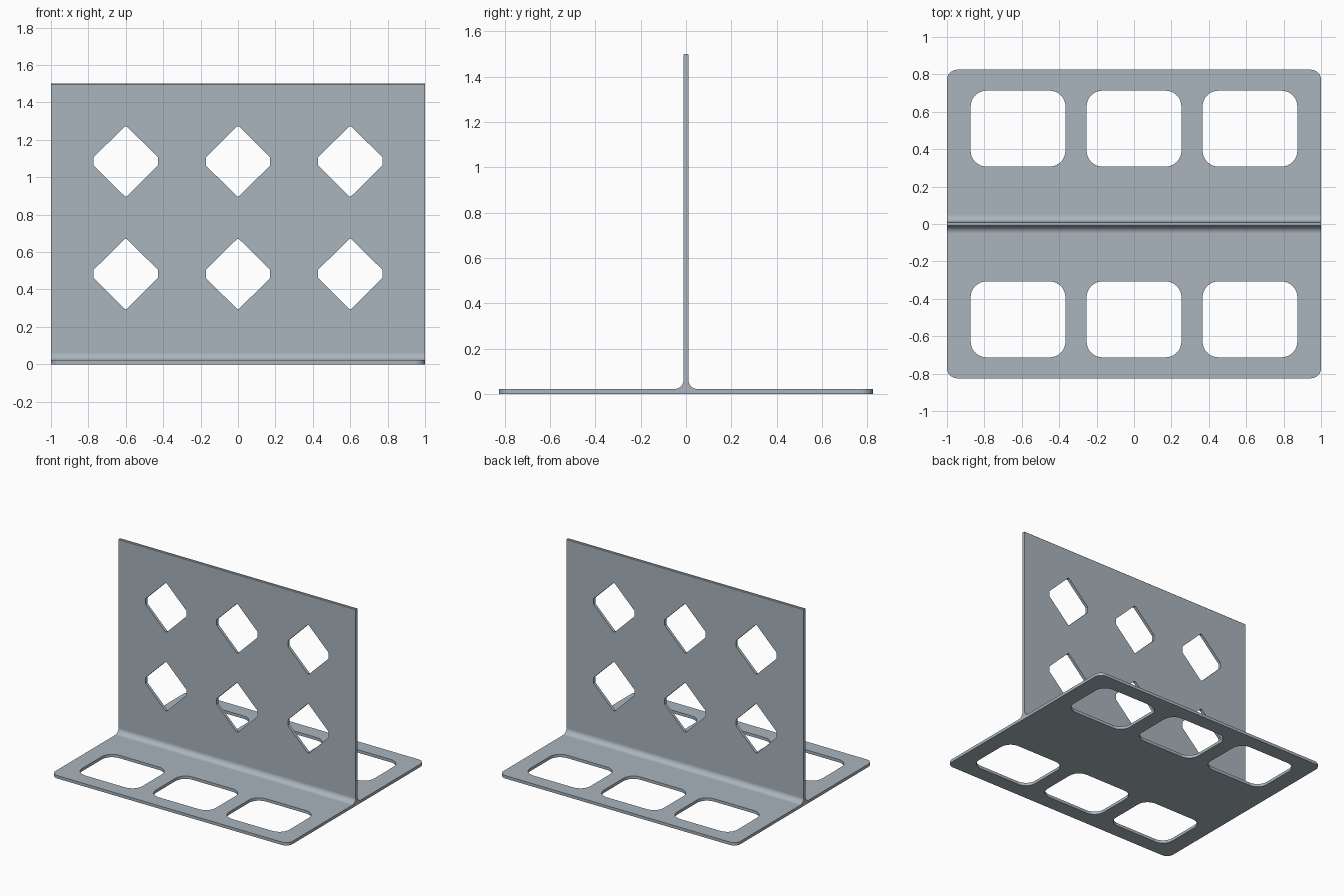
import bpy, bmesh
from math import sin, cos, pi

cube = bpy.data.objects.get("Cube")
if cube:
    bpy.data.objects.remove(cube, do_unlink=True)

LENGTH, DEPTH, HEIGHT = 2.0, 1.65, 1.5
THICK, FILLET, EASE = 0.022, 0.04, 0.004

steel = bpy.data.materials.new("grey_steel")
steel.use_nodes = True
steel.diffuse_color = (0.40, 0.46, 0.51, 1)
steel.node_tree.nodes["Principled BSDF"].inputs["Base Color"].default_value = steel.diffuse_color


def prism(bm, points, offset):
    """Extrude a closed outline by an offset vector."""
    face = bm.faces.new([bm.verts.new(p) for p in points])
    ext = bmesh.ops.extrude_face_region(bm, geom=[face])
    moved = [v for v in ext["geom"] if isinstance(v, bmesh.types.BMVert)]
    bmesh.ops.translate(bm, verts=moved, vec=offset)
    bmesh.ops.recalc_face_normals(bm, faces=bm.faces)


def make_object(name, bm):
    mesh = bpy.data.meshes.new(name)
    bm.to_mesh(mesh)
    bm.free()
    mesh.materials.append(steel)
    ob = bpy.data.objects.new(name, mesh)
    bpy.context.collection.objects.link(ob)
    return ob


def arc(cx, cy, r, start, steps=8):
    """Quarter circle, counter-clockwise from the start angle."""
    return [(cx + r * cos(start + pi / 2 * i / steps),
             cy + r * sin(start + pi / 2 * i / steps)) for i in range(steps + 1)]


def rounded_rect(w, d, r):
    x, y = w / 2 - r, d / 2 - r
    return (arc(x, y, r, 0) + arc(-x, y, r, pi / 2)
            + arc(-x, -y, r, pi) + arc(x, -y, r, 1.5 * pi))


# T section with filleted root and eased top edge
h = THICK / 2
half = [(DEPTH / 2, 0), (DEPTH / 2, THICK)]
half += arc(h + FILLET, THICK + FILLET, FILLET, pi)[::-1]
half += [(h, HEIGHT - EASE), (h - EASE, HEIGHT)]
section = half + [(-y, z) for y, z in reversed(half)]
bm = bmesh.new()
prism(bm, [(-LENGTH / 2, y, z) for y, z in section], (LENGTH, 0, 0))

# Round the four corners of the base
corners = [e for e in bm.edges if all(
    abs(v.co.x) > LENGTH / 2 - 0.001 and abs(v.co.y) > DEPTH / 2 - 0.001 for v in e.verts)
    and abs(e.verts[0].co.z - e.verts[1].co.z) > 0.01]
bmesh.ops.bevel(bm, geom=corners, offset=0.055, segments=8, profile=0.5, affect='EDGES')
bracket = make_object("perforated_t_bracket", bm)

# Hole cutters: rounded windows in the base, blunted diamonds in the upright
bm = bmesh.new()
window = rounded_rect(0.507, 0.406, 0.085)
for cx in (-0.62, 0, 0.62):
    for cy in (-0.51, 0.51):
        prism(bm, [(cx + x, cy + y, -0.1) for x, y in window], (0, 0, 0.2))
a, b, c, d = 0.005, 0.187, 0.172, 0.022
diamond = [(a, b), (-a, b), (-c, d), (-c, -d), (-a, -b), (a, -b), (c, -d), (c, d)]
for cx in (-0.6, 0, 0.6):
    for cz in (0.483, 1.085):
        prism(bm, [(cx + x, -0.1, cz + z) for x, z in diamond], (0, 0.2, 0))
cutter = make_object("hole_cutter", bm)
cutter.hide_render = True

cut = bracket.modifiers.new("holes", 'BOOLEAN')
cut.operation = 'DIFFERENCE'
cut.solver = 'EXACT'
cut.object = cutter

bpy.ops.object.select_all(action='DESELECT')
bracket.select_set(True)
bpy.context.view_layer.objects.active = bracket
bpy.ops.object.modifier_apply(modifier=cut.name)
bpy.data.objects.remove(cutter, do_unlink=True)

# Smooth the curved corners and keep the plates flat
bpy.ops.object.shade_smooth_by_angle(angle=pi / 6)
weighted = bracket.modifiers.new("weighted_normals", 'WEIGHTED_NORMAL')
weighted.keep_sharp = True
